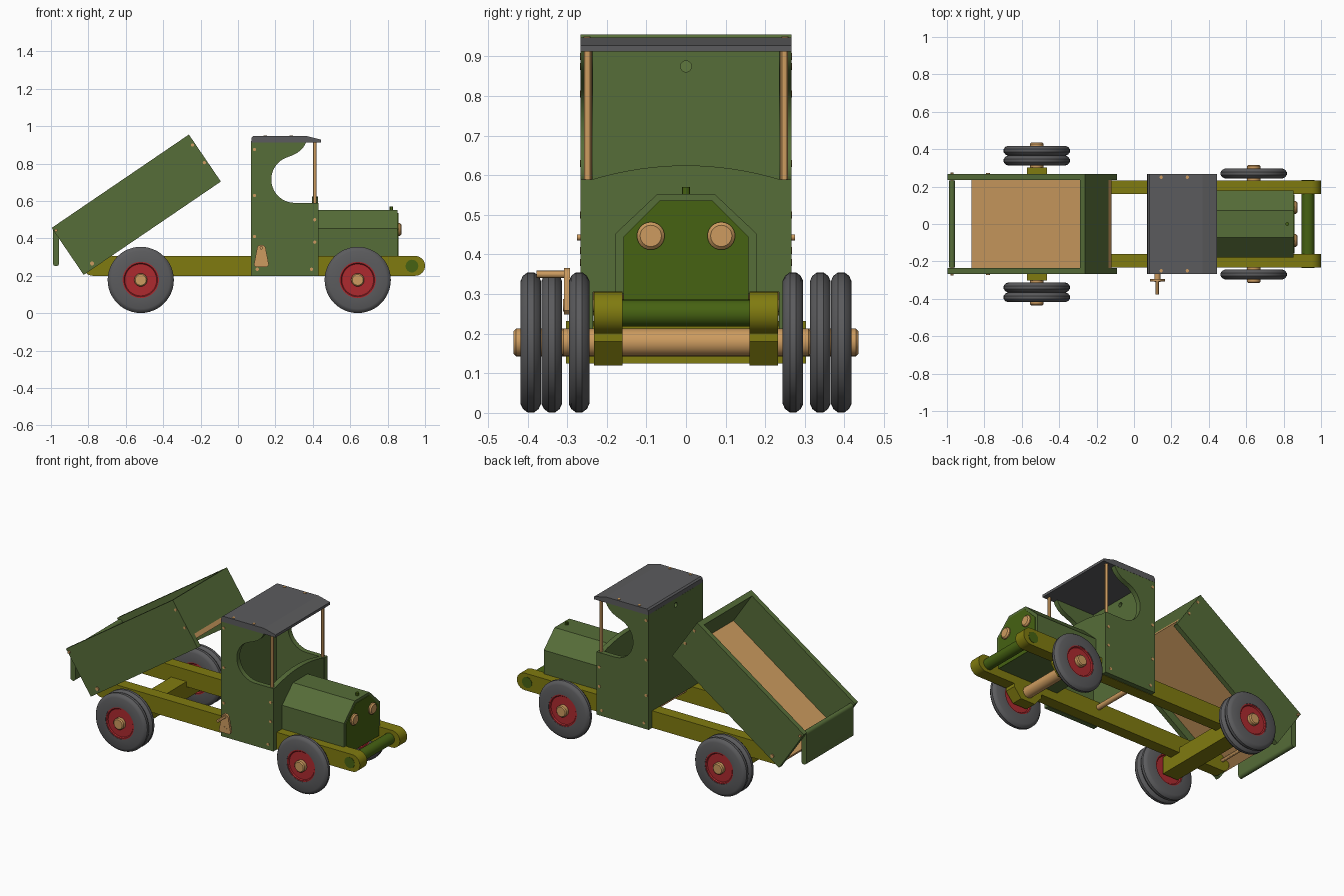
import bpy, bmesh, math
from mathutils import Vector, Matrix

if "Cube" in bpy.data.objects:
    bpy.data.objects.remove(bpy.data.objects["Cube"])


def material(name, rgb):
    m = bpy.data.materials.new(name)
    m.diffuse_color = (*rgb, 1)
    m.use_nodes = True
    m.node_tree.nodes["Principled BSDF"].inputs["Base Color"].default_value = m.diffuse_color
    return m


GREEN = material("body green", (0.093, 0.153, 0.040))
DARK = material("radiator green", (0.061, 0.122, 0.006))
OLIVE = material("chassis olive", (0.216, 0.198, 0.005))
WOOD = material("natural wood", (0.61, 0.33, 0.115))
GREY = material("tyre grey", (0.105, 0.105, 0.110))
RED = material("wheel red", (0.42, 0.023, 0.028))


def finish(bm, name, mat, smooth=False):
    bmesh.ops.recalc_face_normals(bm, faces=bm.faces)
    me = bpy.data.meshes.new(name)
    bm.to_mesh(me)
    bm.free()
    me.materials.append(mat)
    ob = bpy.data.objects.new(name, me)
    bpy.context.collection.objects.link(ob)
    if smooth:
        bpy.ops.object.select_all(action='DESELECT')
        ob.select_set(True)
        bpy.context.view_layer.objects.active = ob
        bpy.ops.object.shade_smooth_by_angle(angle=math.radians(30))
    return ob


def prism(name, pts, a, b, mat, axis='Y', smooth=False):
    """Extrude a profile: (x, z) points along Y, or (y, z) points along X."""
    bm = bmesh.new()
    put = (lambda p, t: (p[0], t, p[1])) if axis == 'Y' else (lambda p, t: (t, p[0], p[1]))
    f = bm.faces.new([bm.verts.new(put(p, a)) for p in pts])
    new = bmesh.ops.extrude_face_region(bm, geom=[f])['geom']
    d = Vector(put((0, 0), b - a))
    bmesh.ops.translate(bm, verts=[v for v in new if isinstance(v, bmesh.types.BMVert)], vec=d)
    return finish(bm, name, mat, smooth)


def box(name, x0, x1, y0, y1, z0, z1, mat):
    return prism(name, [(x0, z0), (x1, z0), (x1, z1), (x0, z1)], y0, y1, mat)


def dowel(name, p, q, r, mat, seg=24, bevel=0.0):
    p, q = Vector(p), Vector(q)
    bm = bmesh.new()
    rot = (q - p).to_track_quat('Z', 'Y').to_matrix().to_4x4()
    bmesh.ops.create_cone(bm, cap_ends=True, segments=seg, radius1=r, radius2=r,
                          depth=(q - p).length, matrix=Matrix.Translation((p + q) / 2) @ rot)
    if bevel:
        rim = [e for e in bm.edges if any(len(f.verts) > 4 for f in e.link_faces)]
        bmesh.ops.bevel(bm, geom=rim, offset=bevel, segments=1, affect='EDGES')
    return finish(bm, name, mat, True)


def lathe(name, prof, centre, mat):
    """Spin closed (radius, y) profile round the Y axis."""
    bm = bmesh.new()
    n = 48
    rings = [[bm.verts.new((centre[0] + r * math.cos(2 * math.pi * i / n), centre[1] + y,
                            centre[2] + r * math.sin(2 * math.pi * i / n))) for r, y in prof]
             for i in range(n)]
    k = len(prof)
    for i in range(n):
        A, B = rings[i], rings[(i + 1) % n]
        for j in range(k):
            bm.faces.new((A[j], A[(j + 1) % k], B[(j + 1) % k], B[j]))
    return finish(bm, name, mat, True)


def arc(cx, cz, r, a0, a1, n=16):
    return [(cx + r * math.cos(math.radians(a0 + (a1 - a0) * i / n)),
             cz + r * math.sin(math.radians(a0 + (a1 - a0) * i / n))) for i in range(n + 1)]


REAR, FRONT, AXLE_Z = -0.52, 0.64, 0.178
SIDES = ((-1, "right"), (1, "left"))


def wheel(name, x, y):
    prof = [(0.097, -0.026), (0.155, -0.026), (0.168, -0.020), (0.177, -0.008), (0.177, 0.008),
            (0.168, 0.020), (0.155, 0.026), (0.097, 0.026)]
    lathe(name + "_tyre", prof, (x, y, AXLE_Z), GREY)
    disc = [(0.02, -0.018), (0.085, -0.018), (0.090, -0.024), (0.099, -0.024),
            (0.099, 0.024), (0.090, 0.024), (0.085, 0.018), (0.02, 0.018)]
    lathe(name + "_disc", disc, (x, y, AXLE_Z), RED)


# Chassis rails with rounded ends, front axle blocks and wheels
rail = arc(0.947, 0.253, 0.053, -90, 90) + arc(-0.775, 0.253, 0.053, 90, 270)
for s, side in SIDES:
    prism(side + "_chassis_rail", rail, s * 0.16, s * 0.232, OLIVE, smooth=True)
    prism(side + "_front_axle_block", [(0.54, 0.2), (0.54, 0.18), (0.59, 0.12), (0.69, 0.12),
                                       (0.74, 0.18), (0.74, 0.2)], s * 0.16, s * 0.232, OLIVE)
    wheel(side + "_front_wheel", FRONT, s * 0.27)
    wheel(side + "_rear_inner_wheel", REAR, s * 0.339)
    wheel(side + "_rear_outer_wheel", REAR, s * 0.392)
box("rear_axle_block", -0.572, -0.465, -0.303, 0.303, 0.125, 0.232, OLIVE)
dowel("front_axle", (FRONT, -0.315, AXLE_Z), (FRONT, 0.315, AXLE_Z), 0.035, WOOD, bevel=0.006)
dowel("rear_axle", (REAR, -0.435, AXLE_Z), (REAR, 0.435, AXLE_Z), 0.035, WOOD, bevel=0.006)
dowel("front_bumper_bar", (0.93, -0.234, 0.252), (0.93, 0.234, 0.252), 0.034, DARK)

# Cab sides with curved window cut-out, posts
cab = [(0.07, 0.2), (0.43, 0.2), (0.43, 0.59)] + arc(0.303, 0.715, 0.125, 270, 112, 20) + \
      [(0.285, 0.842), (0.315, 0.856), (0.338, 0.874), (0.354, 0.893), (0.365, 0.915), (0.07, 0.915)]
for s, side in SIDES:
    prism(side + "_cab_side", cab, s * 0.235, s * 0.266, GREEN, smooth=True)
    dowel(side + "_windscreen_post", (0.41, s * 0.248, 0.57), (0.41, s * 0.248, 0.92), 0.010, WOOD, 12)

# Cab back wall with round hole
back = box("cab_back_wall", 0.07, 0.1, -0.236, 0.236, 0.305, 0.915, GREEN)
cutter = dowel("hole_cutter", (0.0, 0, 0.875), (0.2, 0, 0.875), 0.014, GREEN)
cutter.hide_render = True
cutter.hide_viewport = True
mod = back.modifiers.new("hole", 'BOOLEAN')
mod.object = cutter
mod.operation = 'DIFFERENCE'
mod.solver = 'EXACT'

# Arched cowl panel and roof
cowl = [(-0.236, 0.305), (0.236, 0.305)] + \
       [(0.236 - 0.472 * i / 16, 0.59 + 0.035 * (1 - (1 - i / 8) ** 2)) for i in range(17)]
prism("cab_cowl", cowl, 0.396, 0.428, GREEN, 'X', smooth=True)
prism("cab_roof", [(0.07, 0.912), (0.445, 0.912), (0.445, 0.928), (0.365, 0.948),
                   (0.083, 0.948), (0.073, 0.94)], -0.267, 0.267, GREY)

# Hood, radiator plate, headlights and cap
prism("hood", [(-0.178, 0.3), (0.178, 0.3), (0.178, 0.453), (0.072, 0.553),
               (-0.072, 0.553), (-0.178, 0.453)], 0.425, 0.853, GREEN, 'X')
box("hood_lower_block", 0.43, 0.853, -0.158, 0.158, 0.25, 0.31, GREEN)
prism("radiator_plate", [(-0.158, 0.25), (0.158, 0.25), (0.158, 0.445), (0.066, 0.536),
                         (-0.066, 0.536), (-0.158, 0.445)], 0.85, 0.857, DARK, 'X')
for s, side in SIDES:
    dowel(side + "_headlight", (0.85, s * 0.089, 0.447), (0.873, s * 0.089, 0.447), 0.035, WOOD, bevel=0.008)
dowel("radiator_cap", (0.82, 0, 0.545), (0.82, 0, 0.570), 0.010, DARK, 12)

# Winch crank on the right side of the cab
dowel("winch_rod", (0.125, -0.31, 0.272), (0.125, 0.262, 0.272), 0.016, WOOD, 16)
crank = [(0.085, 0.258), (0.095, 0.248), (0.155, 0.248), (0.165, 0.258)] + arc(0.125, 0.342, 0.024, 0, 180, 10)
prism("winch_crank", crank, -0.308, -0.293, WOOD, smooth=True)
dowel("winch_handle", (0.125, -0.378, 0.35), (0.125, -0.295, 0.35), 0.009, WOOD, 12)

# Tipped bed: l runs up the slope, h is perpendicular to the bed floor
ANG = math.atan2(0.50, 0.735)


def bed(l, h):
    return (-0.825 + l * math.cos(ANG) - h * math.sin(ANG),
            0.205 + l * math.sin(ANG) + h * math.cos(ANG))


def bed_board(name, l0, l1, h0, h1, y0, y1, mat):
    prism(name, [bed(l0, h0), bed(l1, h0), bed(l1, h1), bed(l0, h1)], y0, y1, mat)


L, H = 0.887, 0.304
for s, side in SIDES:
    bed_board(side + "_bed_side", 0, L, 0, H, s * 0.235, s * 0.266, GREEN)
bed_board("bed_floor", 0, L, 0.05, 0.078, -0.235, 0.235, WOOD)
bed_board("bed_front_wall", L - 0.032, L, 0.078, H, -0.235, 0.235, GREEN)
gate = arc(-0.973, 0.438, 0.017, 0, 180, 8) + arc(-0.973, 0.268, 0.017, 180, 360, 8)
prism("tailgate", gate, -0.232, 0.232, GREEN, smooth=True)
dowel("bed_hinge_rod", (-0.78, -0.272, 0.266), (-0.78, 0.272, 0.266), 0.011, WOOD, 12)

# Small wooden pegs
side_pegs = [(0.088, 0.875), (0.088, 0.63), (0.088, 0.41), (0.103, 0.235), (0.41, 0.5),
             (0.41, 0.38), (0.393, 0.235), (-0.243, 0.9), (-0.18, 0.805)]
for s, side in SIDES:
    for i, (x, z) in enumerate(side_pegs):
        dowel(f"{side}_peg_{i}", (x, s * 0.25, z), (x, s * 0.268, z), 0.009, WOOD, 12)
    dowel(side + "_tailgate_pin", (-0.973, s * 0.2, 0.443), (-0.973, s * 0.275, 0.443), 0.008, WOOD, 12)
    for i, x in enumerate((0.145, 0.285)):
        dowel(f"{side}_roof_peg_{i}", (x, s * 0.25, 0.93), (x, s * 0.25, 0.951), 0.009, WOOD, 12)
